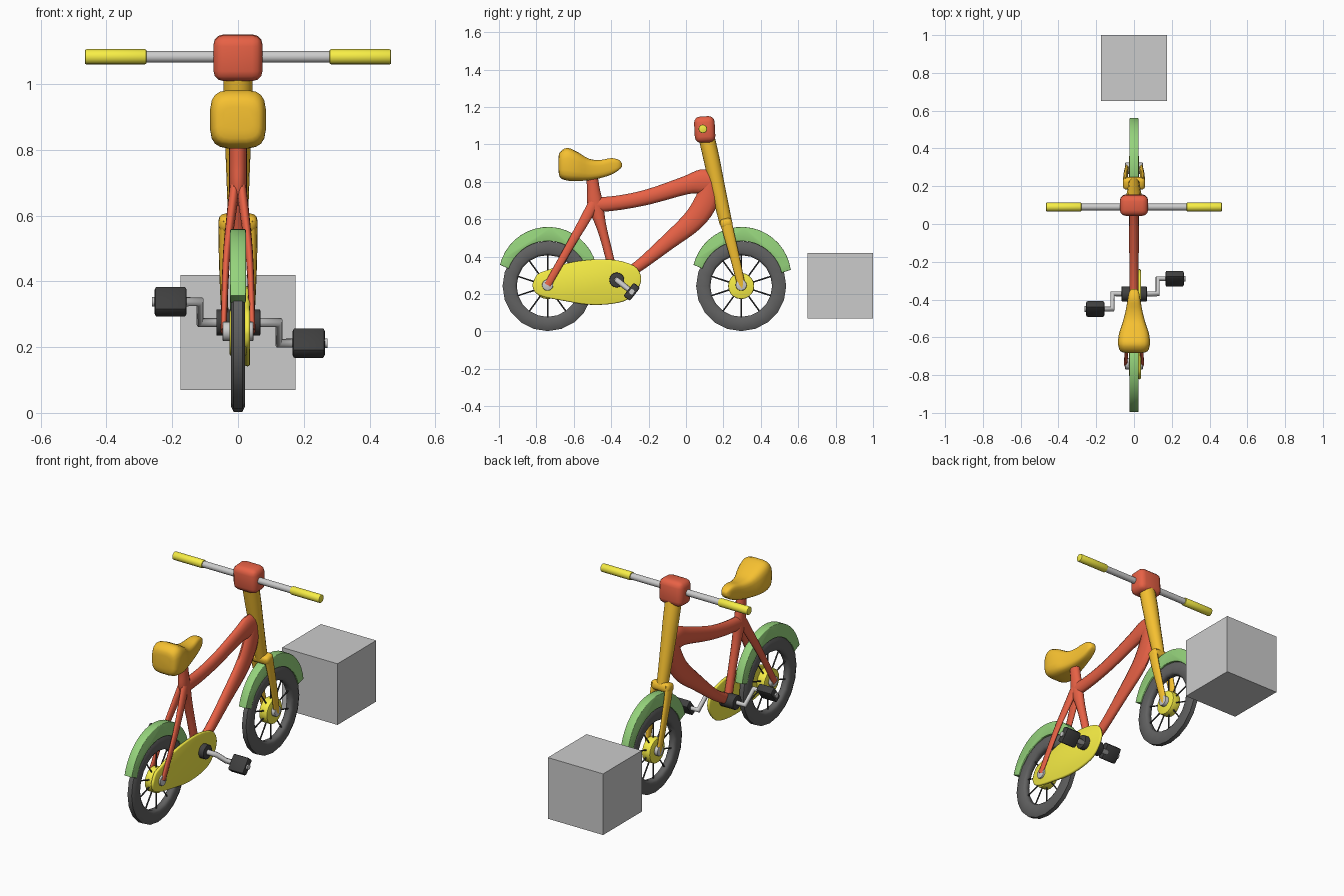
import bpy, bmesh
from math import sin, cos, pi, radians
from mathutils import Vector, Matrix

if "Cube" in bpy.data.objects:
    bpy.data.objects.remove(bpy.data.objects["Cube"])


def mat(name, r, g, b):
    m = bpy.data.materials.new(name)
    m.diffuse_color = (r, g, b, 1)
    m.use_nodes = True
    m.node_tree.nodes["Principled BSDF"].inputs["Base Color"].default_value = m.diffuse_color
    return m


RED = mat("red", .80, .12, .06)
ORANGE = mat("orange", .92, .53, .03)
YELLOW = mat("yellow", .93, .85, .06)
GREEN = mat("green", .30, .65, .20)
BLACK = mat("black", .05, .05, .05)
RUBBER = mat("rubber", .12, .12, .12)


def finish(name, bm, material=None, angle=40):
    bmesh.ops.recalc_face_normals(bm, faces=bm.faces)
    me = bpy.data.meshes.new(name)
    bm.to_mesh(me)
    bm.free()
    me.shade_smooth()
    me.set_sharp_from_angle(angle=radians(angle))
    if material:
        me.materials.append(material)
    ob = bpy.data.objects.new(name, me)
    bpy.context.collection.objects.link(ob)
    return ob


def loft(name, rings, material, closed=False, angle=60):
    bm = bmesh.new()
    vs = [[bm.verts.new(p) for p in r] for r in rings]
    n = len(vs[0])
    for a, b in list(zip(vs, vs[1:])) + ([(vs[-1], vs[0])] if closed else []):
        for i in range(n):
            bm.faces.new((a[i], a[(i + 1) % n], b[(i + 1) % n], b[i]))
    if not closed:
        bm.faces.new(vs[0])
        bm.faces.new(vs[-1])
    return finish(name, bm, material, angle)


def spline(pts, steps=4):
    """Catmull-Rom through points of any dimension."""
    P = [pts[0]] + list(pts) + [pts[-1]]
    out = []
    for a, b, c, d in zip(P, P[1:], P[2:], P[3:]):
        for k in range(steps):
            t = k / steps
            out.append([.5 * (2 * q + (r - p) * t + (2 * p - 5 * q + 4 * r - s) * t * t
                              + (3 * q - p - 3 * r + s) * t ** 3) for p, q, r, s in zip(a, b, c, d)])
    return out + [list(pts[-1])]


def tube(name, pts, material, sides=12):
    """Oval tube; each point is x, y, z, half width in x, half width in the side plane."""
    p = spline(pts)
    rings = []
    for i, q in enumerate(p):
        t = Vector(p[min(i + 1, len(p) - 1)][:3]) - Vector(p[max(i - 1, 0)][:3])
        n = t.cross(Vector((1, 0, 0))).normalized()
        u = n.cross(t).normalized()
        rings.append([Vector(q[:3]) + u * q[3] * cos(2 * pi * k / sides) + n * q[4] * sin(2 * pi * k / sides)
                      for k in range(sides)])
    return loft(name, rings, material)


def prism(name, outline, x0, x1, material, bevel):
    """Side-view outline (y, z) extruded along x with rounded rims."""
    bm = bmesh.new()
    f = bm.faces.new([bm.verts.new((x0, y, z)) for y, z in outline])
    r = bmesh.ops.extrude_face_region(bm, geom=[f])
    bmesh.ops.translate(bm, vec=(x1 - x0, 0, 0), verts=[v for v in r["geom"] if isinstance(v, bmesh.types.BMVert)])
    rims = [e for e in bm.edges if abs(e.verts[0].co.x - e.verts[1].co.x) < 1e-5]
    bmesh.ops.bevel(bm, geom=rims, offset=bevel, segments=2, profile=.5, affect='EDGES')
    return finish(name, bm, material, 50)


def box(name, c, size, material=None, bevel=0, tilt=0, seg=3):
    bm = bmesh.new()
    bmesh.ops.create_cube(bm, size=1, matrix=Matrix.Diagonal((*size, 1)))
    if bevel:
        bmesh.ops.bevel(bm, geom=bm.edges[:], offset=bevel, segments=seg, profile=.5, affect='EDGES')
    bmesh.ops.transform(bm, matrix=Matrix.Translation(c) @ Matrix.Rotation(tilt, 4, 'X'), verts=bm.verts)
    return finish(name, bm, material)


def rod(name, a, b, r, material=None, sides=16, bevel=0):
    a, b = Vector(a), Vector(b)
    bm = bmesh.new()
    bmesh.ops.create_cone(bm, cap_ends=True, segments=sides, radius1=r, radius2=r, depth=(b - a).length)
    if bevel:
        caps = [e for e in bm.edges if abs(e.verts[0].co.z - e.verts[1].co.z) < 1e-5]
        bmesh.ops.bevel(bm, geom=caps, offset=bevel, segments=2, profile=.5, affect='EDGES')
    rot = (b - a).to_track_quat('Z', 'Y').to_matrix().to_4x4()
    bmesh.ops.transform(bm, matrix=Matrix.Translation((a + b) / 2) @ rot, verts=bm.verts)
    return finish(name, bm, material)


# Wheels, hubs, spokes and mudguards
for tag, cy in (("rear", -.74), ("front", .295)):
    cz = .243
    section = [(.165, -.013), (.178, -.022), (.222, -.022), (.241, -.013),
               (.241, .013), (.222, .022), (.178, .022), (.165, .013)]
    loft(tag + "_tyre", [[(x, cy + r * cos(a), cz + r * sin(a)) for r, x in section]
                         for a in [2 * pi * k / 20 for k in range(20)]], RUBBER, True)
    for k in range(10):
        a = 2 * pi * (k + .5) / 10
        rod(f"{tag}_spoke_{k}", (0, cy, cz), (0, cy + .17 * cos(a), cz + .17 * sin(a)), .004, BLACK, 6)
    rod(tag + "_hub", (-.026, cy, cz), (.026, cy, cz), .07, YELLOW, 20, .006)
    rod(tag + "_axle", (-.047, cy, cz + .005), (.047, cy, cz + .005), .03, None, 16, .004)
    outer, inner = [], []
    for k in range(19):
        a, s = radians(18 + 138 * k / 18), sin(pi * k / 18)
        ro, ri = .279 + .037 * s, .228 + .012 * s
        outer.append((cy + ro * cos(a), cz + ro * sin(a)))
        inner.append((cy + ri * cos(a), cz + ri * sin(a)))
    prism(tag + "_mudguard", outer + inner[::-1], -.024, .024, GREEN, .003)

# Frame
tube("top_tube", [(0, .145, .80, .028, .06), (0, .08, .80, .028, .065), (0, 0, .782, .026, .049),
                  (0, -.2, .72, .025, .041), (0, -.36, .688, .025, .039), (0, -.5, .675, .025, .04)], RED)
tube("down_tube", [(0, .135, .80, .028, .05), (0, .11, .70, .028, .062), (0, .04, .595, .027, .058),
                   (0, -.1, .475, .025, .043), (0, -.26, .345, .024, .03), (0, -.37, .28, .024, .03)], RED)
tube("seat_tube", [(0, -.505, .85, .026, .03), (0, -.495, .76, .026, .034), (0, -.485, .68, .026, .042),
                   (0, -.455, .57, .024, .028), (0, -.425, .46, .022, .023), (0, -.38, .28, .022, .023)], RED)
for side, s in (("left", -1), ("right", 1)):
    tube(side + "_rear_stay", [(s * .008, -.485, .70, .016, .03), (s * .022, -.545, .59, .014, .027),
                               (s * .036, -.62, .46, .011, .022), (s * .044, -.74, .248, .009, .019)], RED)

# Fork
tube("steerer", [(0, .11, 1.04, .045, .043), (0, .137, .92, .043, .043), (0, .165, .79, .038, .04),
                 (0, .213, .58, .03, .034)], ORANGE, 16)
box("fork_crown", (0, .215, .578), (.118, .066, .052), ORANGE, .02, radians(13))
for side, s in (("left", -1), ("right", 1)):
    tube(side + "_fork_blade", [(s * .044, .213, .59, .014, .032), (s * .045, .232, .51, .014, .029),
                                (s * .043, .265, .38, .012, .025), (s * .037, .30, .228, .010, .021)], ORANGE)

# Handlebar
box("stem_block", (0, .1, 1.08), (.15, .11, .14), RED, .032, radians(3))
rod("handlebar", (-.3, .09, 1.083), (.3, .09, 1.083), .018)
for side, s in (("left", -1), ("right", 1)):
    rod(side + "_grip", (s * .278, .09, 1.083), (s * .466, .09, 1.083), .023, YELLOW, 16, .005)

# Saddle: y, bottom, top, half width
stations = [(-.682, .86, .93, .045), (-.673, .822, .96, .073), (-.635, .806, .982, .085), (-.58, .804, .96, .08),
            (-.52, .808, .924, .06), (-.46, .819, .917, .045), (-.40, .838, .927, .034),
            (-.36, .862, .918, .026), (-.343, .88, .90, .013)]


def sq(v):
    return (1 if v > 0 else -1) * abs(v) ** .55


rings = []
for y, lo, hi, w in spline(stations, 3):
    rings.append([(w * sq(cos(a)), y, (lo + hi) / 2 + (hi - lo) / 2 * sq(sin(a)))
                  for a in [2 * pi * (k + .5) / 20 for k in range(20)]])
loft("saddle", rings, ORANGE)

# Chain guard
guard = [(-.822, .25), (-.795, .305), (-.74, .328), (-.63, .366), (-.5, .384), (-.38, .382), (-.28, .352),
         (-.242, .30), (-.25, .24), (-.31, .172), (-.4, .147), (-.52, .143), (-.65, .163), (-.76, .185), (-.808, .21)]
prism("chain_guard", spline(guard + guard[:1], 3)[:-1], .02, .037, YELLOW, .007)

# Cranks and pedals
by, bz = -.37, .275
rod("bottom_bracket", (-.066, by, bz), (.068, by, bz), .04, BLACK, 16, .004)
for side, s in (("left", -1), ("right", 1)):
    x = .115 if s < 0 else .125
    py, pz = by + s * .08, bz - s * .063
    cu = bpy.data.curves.new(side + "_crank", 'CURVE')
    cu.dimensions = '3D'
    cu.bevel_depth = .015
    cu.bevel_resolution = 2
    cu.use_fill_caps = True
    sp = cu.splines.new('POLY')
    path = [(0, by, bz), (s * x, by, bz), (s * x, py, pz), (s * (x + .147), py, pz)]
    sp.points.add(len(path) - 1)
    for pt, co in zip(sp.points, path):
        pt.co = (*co, 1)
    bpy.context.collection.objects.link(bpy.data.objects.new(side + "_crank", cu))
    box(side + "_pedal", (s * (x + .09), py, pz), (.098, .09, .044), BLACK, .009, radians(52), 2)

# Block in front of the bicycle
box("block", (0, .825, .245), (.35, .35, .35))
